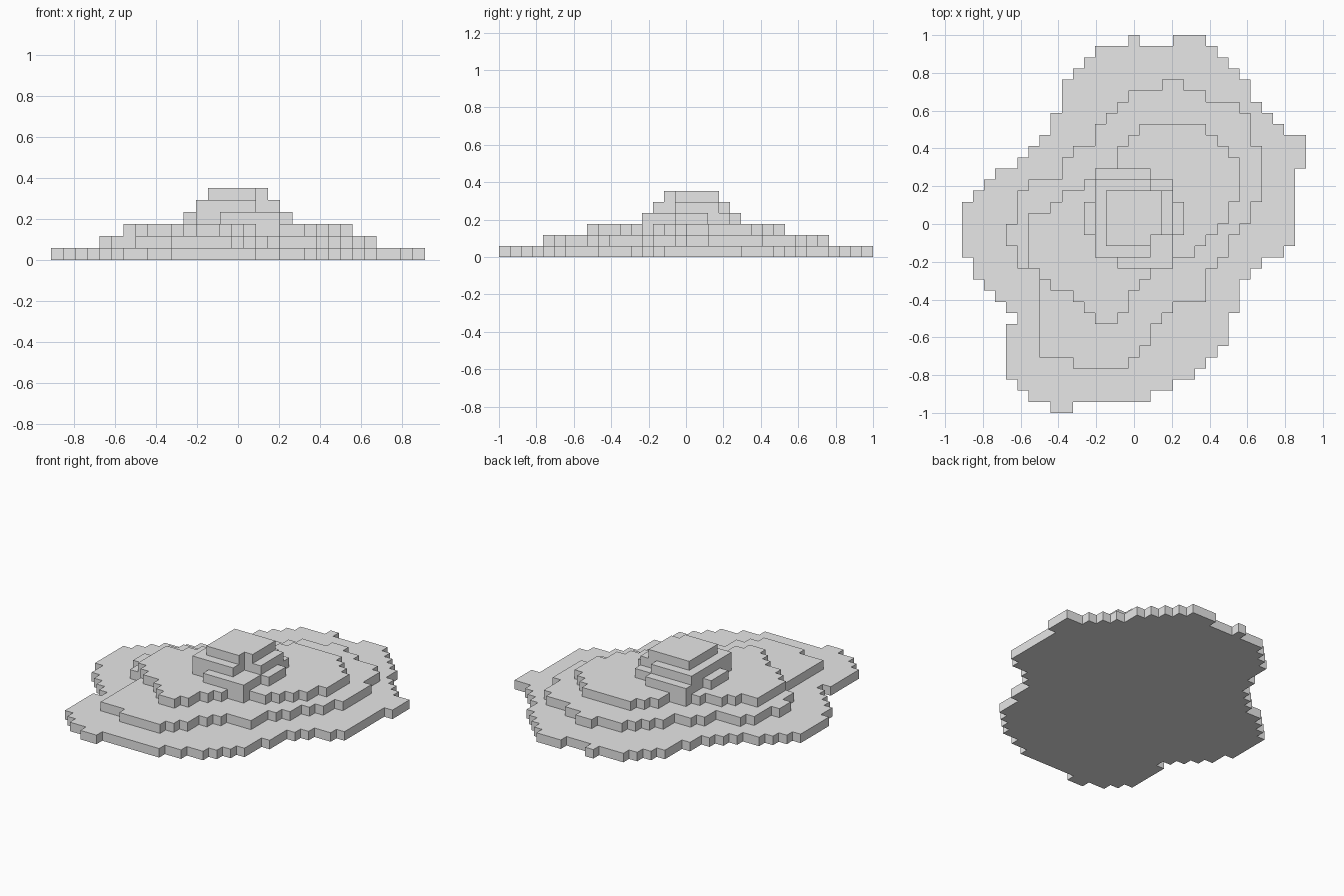
import bpy
import bmesh

# Remove the default cube only
default_cube = bpy.data.objects.get("Cube")
if default_cube:
    bpy.data.objects.remove(default_cube, do_unlink=True)

COLUMNS, ROWS = 31, 34
CELL = 2 / ROWS          # side of one block

# Single stone colour
stone = bpy.data.materials.new("light_grey_stone")
stone.use_nodes = True
stone_colour = (0.8, 0.8, 0.8, 1)
stone.diffuse_color = stone_colour
stone.node_tree.nodes["Principled BSDF"].inputs["Base Color"].default_value = stone_colour


def edge_column(keys, row):
    """Column of a stepped edge at a row, interpolated between key points."""
    for (row_a, col_a), (row_b, col_b) in zip(keys, keys[1:]):
        if row_a <= row <= row_b:
            return round(col_a + (col_b - col_a) * (row - row_a) / (row_b - row_a))
    return keys[-1][1]


def stepped_edge(keys):
    """Staircase line running from the back row to the front row."""
    points = []
    for row in range(keys[0][0], keys[-1][0] + 1):
        column = edge_column(keys, row)
        for point in ((column, row), (column, row + 1)):
            if not points or points[-1] != point:
                points.append(point)
    return points


def build_tier(name, level, left, right):
    """Extrude the blocky outline between a left and a right edge."""
    outline = stepped_edge(left) + stepped_edge(right)[::-1]
    bm = bmesh.new()
    corners = [bm.verts.new(((col - COLUMNS / 2) * CELL,
                             (ROWS / 2 - row) * CELL,
                             level * CELL)) for col, row in outline]
    floor = bm.faces.new(corners)
    extruded = bmesh.ops.extrude_face_region(bm, geom=[floor], use_keep_orig=True)
    top_verts = [item for item in extruded["geom"] if isinstance(item, bmesh.types.BMVert)]
    bmesh.ops.translate(bm, verts=top_verts, vec=(0, 0, CELL))
    bmesh.ops.recalc_face_normals(bm, faces=bm.faces)
    mesh = bpy.data.meshes.new(name)
    bm.to_mesh(mesh)
    bm.free()
    mesh.materials.append(stone)
    tier = bpy.data.objects.new(name, mesh)
    bpy.context.collection.objects.link(tier)
    return tier


# Wide ground tier, with one lone block on its back edge
build_tier(
    "ground_tier", 0,
    left=[(0, 19), (1, 12), (4, 9), (6, 9), (7, 8), (8, 8), (11, 5), (12, 3),
          (15, 0), (19, 0), (20, 1), (21, 1), (25, 5), (26, 4), (30, 4),
          (32, 6), (33, 8)],
    right=[(0, 22), (4, 26), (5, 26), (8, 29), (9, 31), (11, 31), (12, 30),
           (18, 30), (19, 29), (20, 27), (22, 25), (24, 25), (25, 24),
           (27, 24), (30, 21), (32, 17), (33, 10)])
build_tier("ground_back_block", 0, left=[(0, 15)], right=[(0, 16)])

# Lower slope
build_tier(
    "lower_tier", 1,
    left=[(4, 18), (5, 15), (8, 12), (9, 12), (10, 10), (11, 9), (12, 9),
          (13, 6), (14, 5), (16, 5), (17, 4), (18, 4), (19, 5), (20, 5),
          (21, 7), (28, 7), (29, 10)],
    right=[(4, 20), (5, 22), (6, 25), (7, 26), (9, 26), (10, 27), (14, 27),
           (15, 26), (16, 26), (18, 24), (19, 24), (21, 22), (23, 22),
           (24, 19), (26, 17), (27, 17), (29, 15)])

# Middle slope
build_tier(
    "middle_tier", 2,
    left=[(8, 16), (10, 14), (11, 14), (12, 12), (13, 11), (14, 9), (15, 8),
          (16, 6), (20, 6), (22, 8), (23, 10), (25, 12)],
    right=[(8, 22), (11, 25), (14, 25), (15, 24), (16, 24), (19, 21),
           (20, 19), (21, 17), (23, 15), (24, 15), (25, 14)])

# Summit steps
build_tier(
    "upper_tier", 3,
    left=[(12, 12), (14, 12), (15, 11), (17, 11), (18, 12), (19, 12), (20, 14)],
    right=[(12, 17), (13, 19), (14, 19), (15, 20), (17, 20), (18, 19), (20, 19)])
build_tier(
    "summit_tier", 4,
    left=[(13, 12), (19, 12)],
    right=[(13, 17), (14, 19), (17, 19), (18, 17), (19, 17)])
build_tier(
    "peak_tier", 5,
    left=[(14, 13), (18, 13)],
    right=[(14, 18), (17, 18), (18, 17)])
